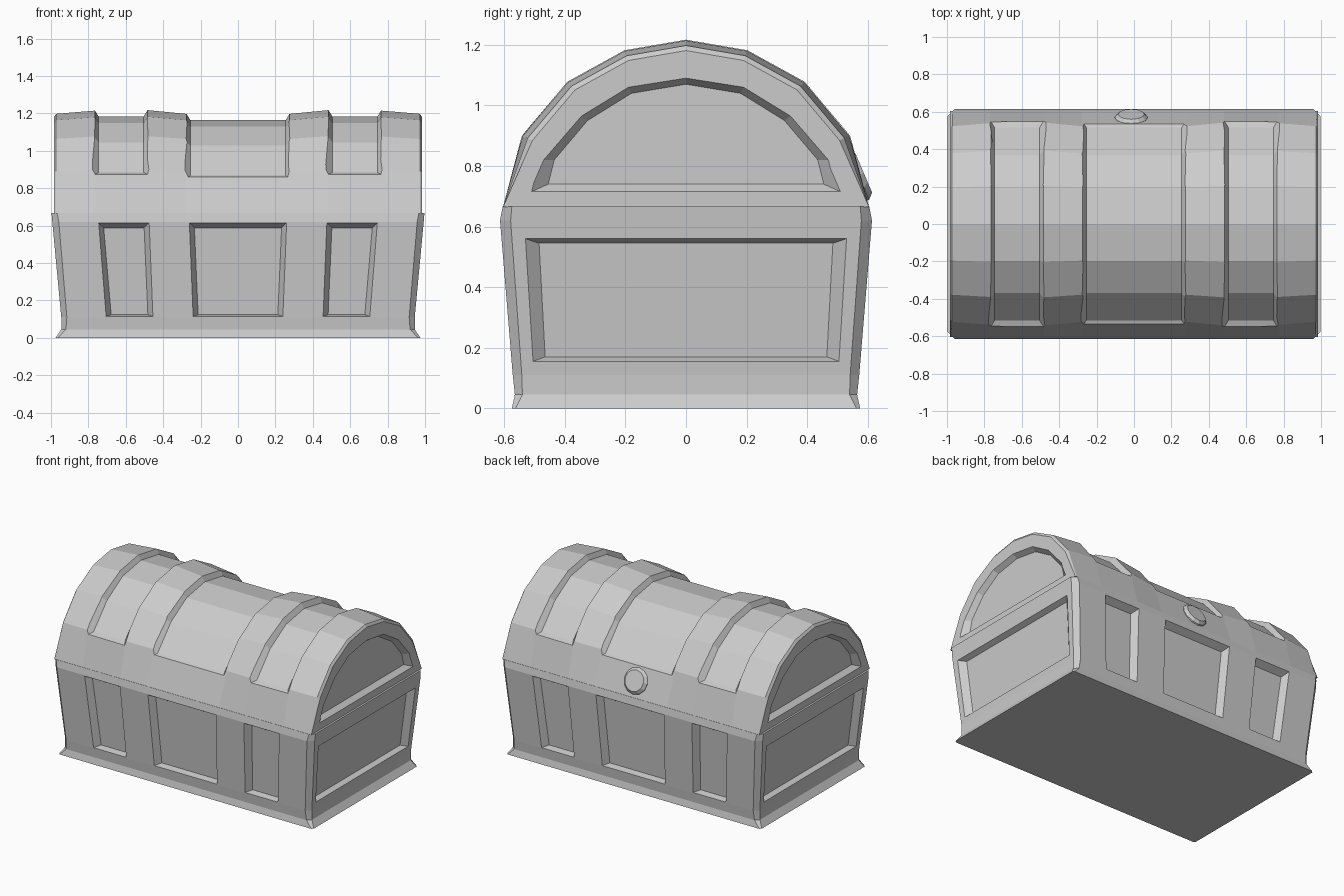
import bpy, bmesh, math
from mathutils import Vector

cube = bpy.data.objects.get("Cube")
if cube:
    bpy.data.objects.remove(cube, do_unlink=True)

grey = bpy.data.materials.new("plain grey")
grey.use_nodes = True
grey.diffuse_color = (0.6, 0.6, 0.6, 1)
grey.node_tree.nodes["Principled BSDF"].inputs["Base Color"].default_value = (0.6, 0.6, 0.6, 1)


def loft(name, rings):
    """Closed solid skinned through rings of equal point count."""
    bm = bmesh.new()
    rows = [[bm.verts.new(p) for p in ring] for ring in rings]
    n = len(rows[0])
    for a, b in zip(rows, rows[1:]):
        for i in range(n):
            j = (i + 1) % n
            bm.faces.new((a[i], a[j], b[j], b[i]))
    bm.faces.new(rows[0])
    bm.faces.new(rows[-1])
    bmesh.ops.recalc_face_normals(bm, faces=bm.faces)
    mesh = bpy.data.meshes.new(name)
    bm.to_mesh(mesh)
    bm.free()
    obj = bpy.data.objects.new(name, mesh)
    bpy.context.collection.objects.link(obj)
    mesh.materials.append(grey)
    return obj


def carve(target, rings):
    """Cut a lofted recess out of the target and discard the cutter."""
    cutter = loft("recess_cutter", rings)
    cutter.hide_render = True
    mod = target.modifiers.new("recess", 'BOOLEAN')
    mod.operation = 'DIFFERENCE'
    mod.solver = 'EXACT'
    mod.object = cutter
    bpy.context.view_layer.objects.active = target
    bpy.ops.object.modifier_apply(modifier=mod.name)
    bpy.data.objects.remove(cutter, do_unlink=True)


def carve_panel(target, rim, floor):
    """Sloped recess from a rim on the surface down to a smaller floor."""
    rim = [Vector(p) for p in rim]
    floor = [Vector(p) for p in floor]
    carve(target, [[r + (r - f) * 0.6 for r, f in zip(rim, floor)], floor])


# Body: flared foot, outward-leaning walls, chamfered corners
def body_ring(z, x, y, c):
    quarter = [(x, y - c), (x - c, y)]
    pts = quarter + [(-a, b) for a, b in reversed(quarter)]
    pts += [(-a, -b) for a, b in pts]
    return [(a, b, z) for a, b in pts]


body = loft("chest_body", [
    body_ring(0, 0.975, 0.575, 0.012),
    body_ring(0.045, 0.945, 0.565, 0.025),
    body_ring(0.11, 0.945, 0.572, 0.03),
    body_ring(0.62, 0.993, 0.614, 0.035),
    body_ring(0.667, 0.997, 0.605, 0.03)])


def wall(z, low, high):
    return low + (high - low) * (z - 0.11) / 0.51


# Body panels: three on each long side, one on each end
TOP, LOW = 0.615, 0.115
panels = [(-0.745, -0.475, -0.705, -0.455),
          (-0.26, 0.26, -0.24, 0.24),
          (0.475, 0.745, 0.455, 0.705)]
for side in (-1, 1):
    for t0, t1, b0, b1 in panels:
        def corners(gap, depth):
            return [(x, side * (wall(z, 0.572, 0.614) - depth), z) for x, z in (
                (t0 + gap, TOP - gap), (t1 - gap, TOP - gap),
                (b1 - gap, LOW + gap / 3), (b0 + gap, LOW + gap / 3))]
        carve_panel(body, corners(0, 0), corners(0.027, 0.045))

    def end_corners(top_y, low_y, top_z, low_z, depth):
        return [(side * (wall(z, 0.945, 0.993) - depth), y, z) for y, z in (
            (-top_y, top_z), (top_y, top_z), (low_y, low_z), (-low_y, low_z))]
    carve_panel(body, end_corners(0.53, 0.505, 0.56, 0.155, 0),
                end_corners(0.485, 0.465, 0.545, 0.17, 0.035))


# Lid: faceted arch, slightly raised along the ribs, chamfered at the ends
def mirror_arc(half):
    return [(-y, z) for y, z in half] + [(y, z) for y, z in reversed(half[:-1])]


arch = mirror_arc([(0.604, 0.665), (0.542, 0.9), (0.392, 1.078), (0.203, 1.182), (0, 1.217)])


def lid_ring(x, scale):
    return [(x, y * (scale if z > 0.7 else 1), 0.665 + (z - 0.665) * scale) for y, z in arch]


half_lid = [(0.28, 0.965), (0.48, 1.0), (0.77, 0.995), (0.972, 0.965), (0.984, 0.935)]
stations = [(-x, s) for x, s in reversed(half_lid)] + half_lid
lid = loft("chest_lid", [lid_ring(x, s) for x, s in stations])

# Arched grooves that leave the raised ribs standing
for x0, x1, drop in ((-0.745, -0.505, 0), (-0.255, 0.255, 0.018), (0.505, 0.745, 0)):
    half = [(0.515, 0.885 - drop), (0.37, 1.045 - drop), (0.197, 1.148 - drop), (0, 1.182 - drop)]
    rings = []
    for y, z in mirror_arc(half):
        out = Vector((0, y, z - 0.665)).normalized() * 0.1
        if abs(y) > 0.5:
            out = Vector((0, math.copysign(0.1, y), -0.035))
        rings.append([(x0, y, z), (x1, y, z),
                      (x1 + 0.06, y + out.y, z + out.z), (x0 - 0.06, y + out.y, z + out.z)])
    carve(lid, rings)

# Arched end panels
rim = mirror_arc([(0.51, 0.715), (0.47, 0.82), (0.345, 0.965), (0.19, 1.06), (0, 1.09)])
floor = mirror_arc([(0.455, 0.74), (0.435, 0.82), (0.325, 0.95), (0.18, 1.04), (0, 1.07)])
for side in (-1, 1):
    carve_panel(lid, [(side * 0.984, y, z) for y, z in rim],
                [(side * 0.95, y, z) for y, z in floor])

# Round lock stud on the rear slope of the lid
normal = Vector((0, 0.92, 0.39)).normalized()
across = Vector((1, 0, 0))
up = normal.cross(across)
face_centre = Vector((-0.015, 0.587, 0.777))


def stud_ring(radius, depth):
    angles = [math.tau * i / 12 for i in range(12)]
    return [face_centre - normal * depth + (across * math.cos(a) + up * math.sin(a)) * radius
            for a in angles]


loft("lock_stud", [stud_ring(0.088, 0.06), stud_ring(0.088, 0.018), stud_ring(0.07, 0)])
